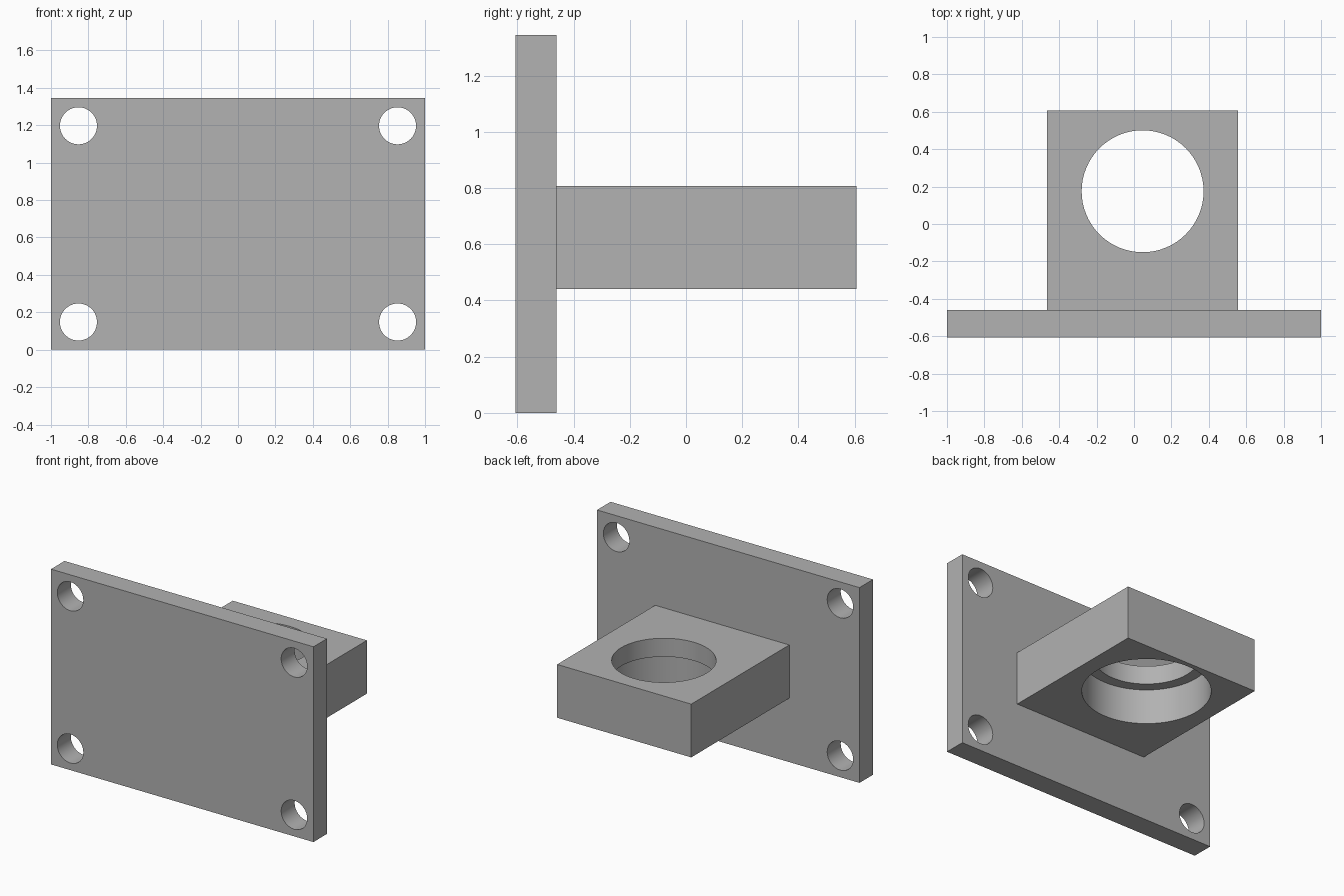
import bpy, math

cube = bpy.data.objects.get("Cube")
if cube:
    bpy.data.objects.remove(cube, do_unlink=True)

# Single grey material
grey = bpy.data.materials.new("plain_grey")
grey.use_nodes = True
colour = (0.445, 0.445, 0.445, 1)
grey.diffuse_color = colour
grey.node_tree.nodes["Principled BSDF"].inputs["Base Color"].default_value = colour


def box(name, low, high):
    centre = [(a + b) / 2 for a, b in zip(low, high)]
    bpy.ops.mesh.primitive_cube_add(size=1, location=centre)
    ob = bpy.context.object
    ob.name = name
    ob.scale = [b - a for a, b in zip(low, high)]
    bpy.ops.object.transform_apply(location=False, rotation=False, scale=True)
    ob.data.materials.append(grey)
    return ob


def drill(ob, centre, radius, depth, rotation=(0, 0, 0)):
    """Cut a round hole and discard the cutter."""
    bpy.ops.mesh.primitive_cylinder_add(vertices=64, radius=radius, depth=depth,
                                        location=centre, rotation=rotation)
    cutter = bpy.context.object
    cutter.hide_render = True
    cutter.data.materials.append(grey)
    mod = ob.modifiers.new("hole", 'BOOLEAN')
    mod.operation = 'DIFFERENCE'
    mod.solver = 'EXACT'
    mod.object = cutter
    bpy.context.view_layer.objects.active = ob
    bpy.ops.object.modifier_apply(modifier=mod.name)
    bpy.data.objects.remove(cutter, do_unlink=True)


def smooth(ob):
    bpy.ops.object.select_all(action='DESELECT')
    ob.select_set(True)
    bpy.context.view_layer.objects.active = ob
    bpy.ops.object.shade_smooth_by_angle(angle=math.radians(30))


FRONT, JOINT, BACK = -0.607, -0.46, 0.607
HEIGHT = 1.345

# Mounting plate with four corner bolt holes
plate = box("mounting_plate", (-1, FRONT, 0), (1, JOINT, HEIGHT))
for x in (-0.853, 0.853):
    for z in (0.148, HEIGHT - 0.148):
        drill(plate, (x, (FRONT + JOINT) / 2, z), 0.099, 0.5, (math.pi / 2, 0, 0))
smooth(plate)

# Holder block with a through bore and a wider recess from below
bottom, top, ledge = 0.44, 0.807, 0.68
block = box("holder_block", (-0.465, JOINT, bottom), (0.557, BACK, top))
bore_x, bore_y = 0.046, 0.175
drill(block, (bore_x, bore_y, (bottom + top) / 2), 0.326, 1)
drill(block, (bore_x, bore_y, ledge - 0.25), 0.4, 0.5)
smooth(block)
